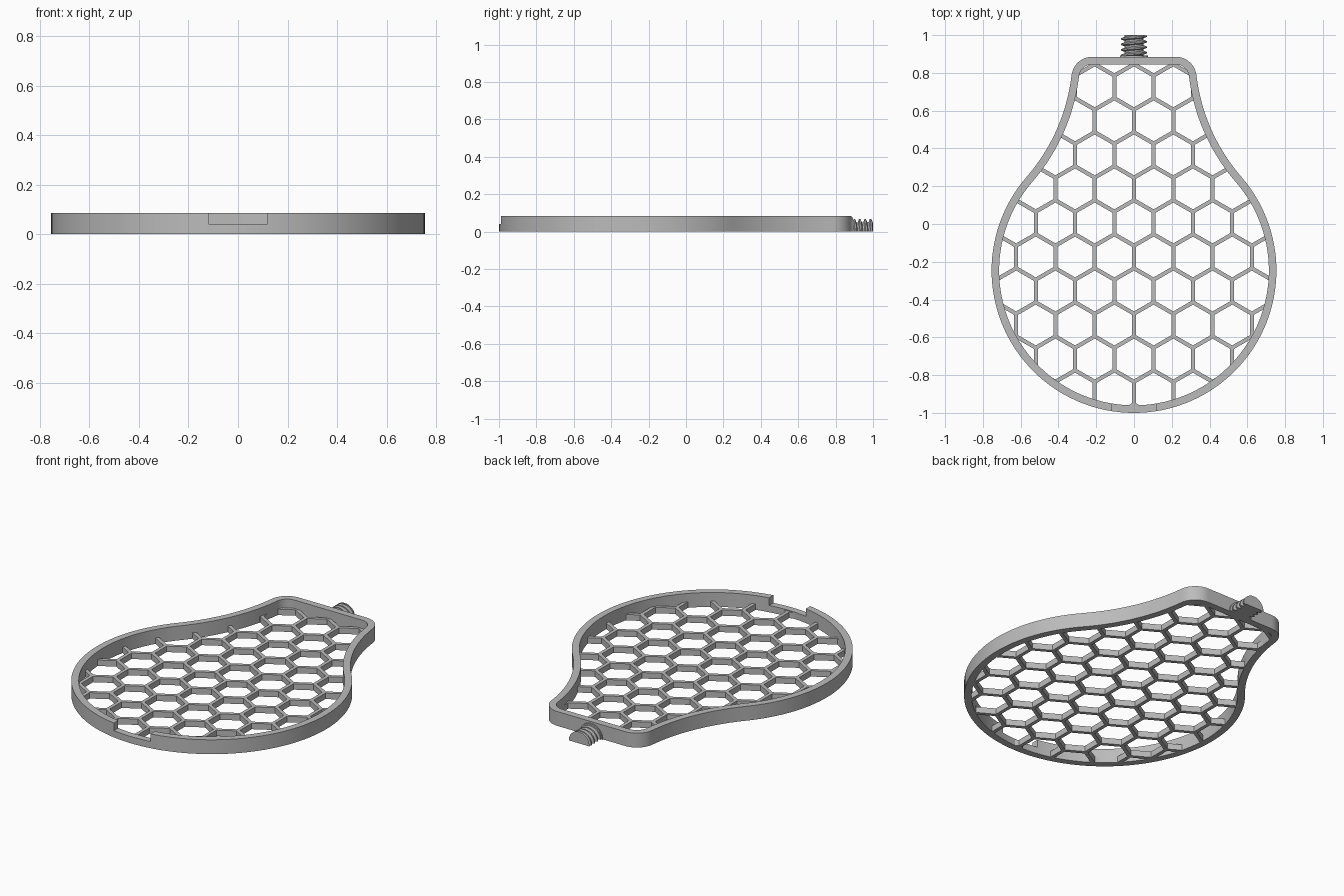
import bpy, bmesh
from math import sin, cos, pi, radians, sqrt, atan2

cube = bpy.data.objects.get("Cube")
if cube:
    bpy.data.objects.remove(cube, do_unlink=True)

HEIGHT, WALL = 0.085, 0.04        # rim
MESH_H, BAR = 0.035, 0.021        # honeycomb
PITCH = 0.208                     # distance between hexagon centres

grey = bpy.data.materials.new("grey plastic")
grey.use_nodes = True
COLOUR = (0.5, 0.5, 0.5, 1)
grey.diffuse_color = COLOUR
grey.node_tree.nodes["Principled BSDF"].inputs["Base Color"].default_value = COLOUR


def make(name, bm):
    bmesh.ops.remove_doubles(bm, verts=bm.verts, dist=1e-5)
    bmesh.ops.recalc_face_normals(bm, faces=bm.faces)
    me = bpy.data.meshes.new(name)
    bm.to_mesh(me)
    bm.free()
    ob = bpy.data.objects.new(name, me)
    bpy.context.collection.objects.link(ob)
    me.materials.append(grey)
    return ob


def prism(bm, pts, z0, z1):
    lo = [bm.verts.new((x, y, z0)) for x, y in pts]
    hi = [bm.verts.new((x, y, z1)) for x, y in pts]
    bm.faces.new(lo[::-1])
    bm.faces.new(hi)
    n = len(pts)
    for i in range(n):
        j = (i + 1) % n
        bm.faces.new((lo[i], lo[j], hi[j], hi[i]))


def activate(ob):
    bpy.ops.object.select_all(action='DESELECT')
    ob.select_set(True)
    bpy.context.view_layer.objects.active = ob


def cut(ob, cutter):
    cutter.hide_render = True
    mod = ob.modifiers.new("cut", 'BOOLEAN')
    mod.operation, mod.solver, mod.object = 'DIFFERENCE', 'EXACT', cutter
    activate(ob)
    bpy.ops.object.modifier_apply(modifier=mod.name)
    bpy.data.objects.remove(cutter, do_unlink=True)


def arc(cx, cy, r, a0, a1, n):
    return [(cx + r * cos(a0 + (a1 - a0) * i / n), cy + r * sin(a0 + (a1 - a0) * i / n))
            for i in range(n + 1)]


def outline(inset):
    """Pear outline of three tangent arcs, mirrored, moved inward by inset."""
    by, br = -0.246, 0.754                     # round body
    nr, join = 1.0, radians(41)                # hollow neck
    nx, ny = (br + nr) * cos(join), by + (br + nr) * sin(join)
    cr = 0.11                                  # top corner
    cy = 0.885 - cr
    cx = nx - sqrt((nr + cr) ** 2 - (ny - cy) ** 2)
    tip = atan2(ny - cy, nx - cx)
    half = arc(0, by, br - inset, -pi / 2, join, 48)
    half += arc(nx, ny, nr + inset, pi + join, pi + tip, 20)[1:]
    half += arc(cx, cy, cr - inset, tip, pi / 2, 12)[1:]
    return half + [(-x, y) for x, y in half[:0:-1]]


# Rim: closed wall between two outlines
bm = bmesh.new()
rings = [[bm.verts.new((x, y, z)) for x, y in outline(t)]
         for t, z in ((0, 0), (0, HEIGHT), (WALL, HEIGHT), (WALL, 0))]
n = len(rings[0])
for k in range(4):
    a, b = rings[k], rings[(k + 1) % 4]
    for i in range(n):
        j = (i + 1) % n
        bm.faces.new((a[i], a[j], b[j], b[i]))
rim = make("rim", bm)

# Notch through the upper half of the front wall
bm = bmesh.new()
prism(bm, [(-0.12, -1.1), (0.12, -1.1), (0.12, -0.85), (-0.12, -0.85)], 0.04, 0.2)
cut(rim, make("notch_cutter", bm))

# Honeycomb: thin plate with hexagonal holes
bm = bmesh.new()
prism(bm, outline(WALL - 0.004), 0, MESH_H)
honeycomb = make("honeycomb", bm)
bm = bmesh.new()
hole = (PITCH - BAR) / sqrt(3)
for row in range(-2, 11):
    y = 0.546 - row * PITCH * sqrt(3) / 2
    for col in range(-5, 6):
        x = (col + (0.5 if row % 2 == 0 else 0)) * PITCH
        prism(bm, [(x + hole * cos(pi / 6 + k * pi / 3), y + hole * sin(pi / 6 + k * pi / 3))
                   for k in range(6)], -0.1, 0.1)
cut(honeycomb, make("hole_cutter", bm))

# Threaded stub: half screw with a flat underside
CORE, CREST, LEAD = 0.05, 0.068, 0.029
Y0, Y1, STEPS = 0.86, 1.0, 20
bm = bmesh.new()
columns = []
for s in range(STEPS + 1):
    th = pi * s / STEPS
    col = []
    for k in range(-1, 7):
        for f, r in ((0, CORE), (0.3, CORE), (0.5, CREST), (0.75, CREST)):
            y = Y0 + (k + f - th / (2 * pi)) * LEAD
            y = min(max(y, Y0), Y1)
            col.append(bm.verts.new((r * cos(th), y, r * sin(th))))
    columns.append(col)
m = len(columns[0])
for a, b in zip(columns, columns[1:] + columns[:1]):
    for i in range(m - 1):
        bm.faces.new((a[i], a[i + 1], b[i + 1], b[i]))
for end in (0, m - 1):
    bm.faces.new([c[end] for c in columns])
screw = make("threaded_stub", bm)

# Collar at the root of the stub
bm = bmesh.new()
prism(bm, arc(0, 0, 0.075, 0, pi, 20), 0.87, 0.892)
for v in bm.verts:
    x, y, z = v.co
    v.co = (x, z, y)
collar = make("stub_collar", bm)

for ob in (rim, honeycomb, screw, collar):
    activate(ob)
    bpy.ops.object.shade_smooth_by_angle(angle=radians(25))
